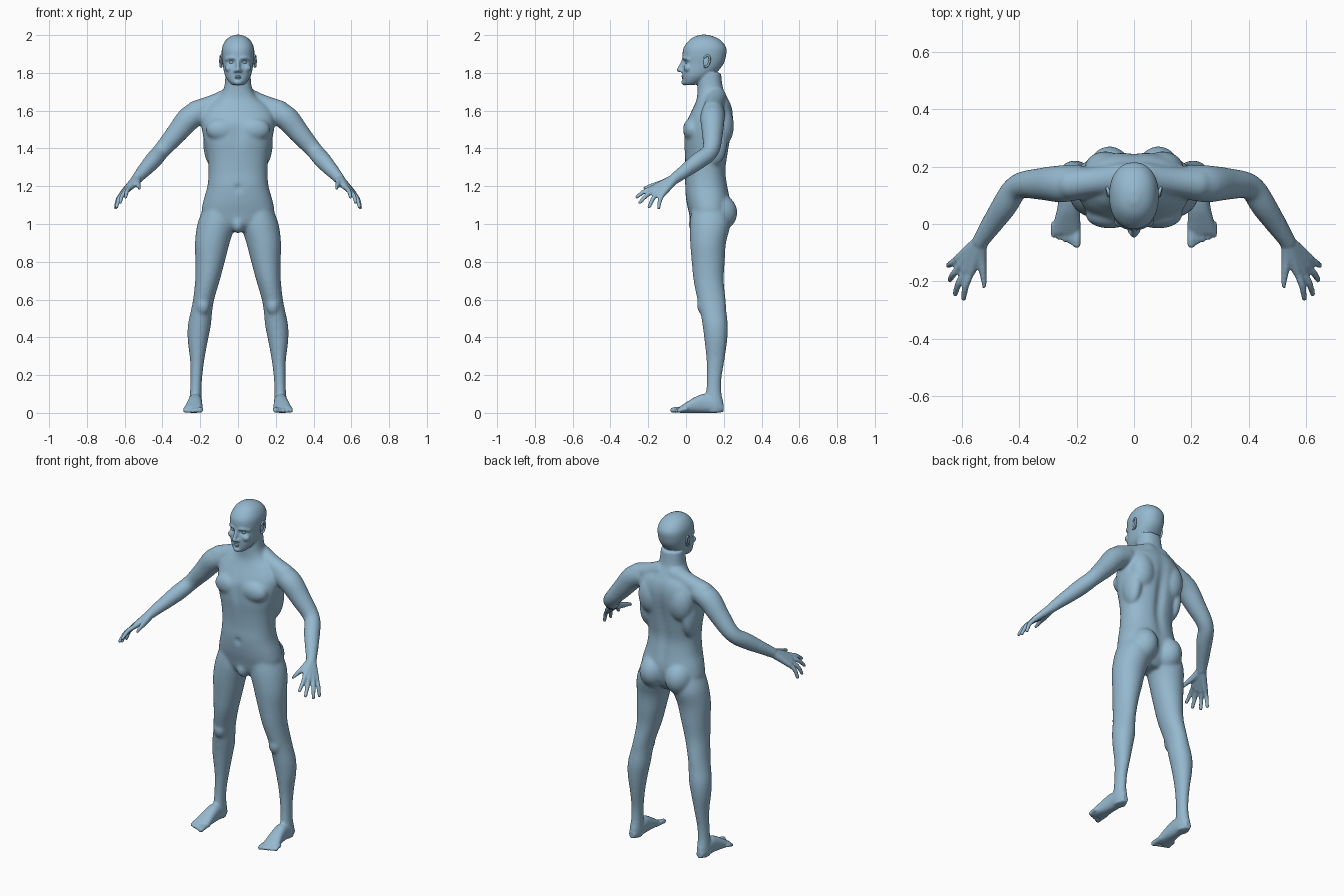
import bpy, bmesh, math
from mathutils import Vector, Matrix

cube = bpy.data.objects.get("Cube")
if cube:
    bpy.data.objects.remove(cube)

skin = bpy.data.materials.new("pale_blue_skin")
skin.use_nodes = True
skin.diffuse_color = (0.30, 0.48, 0.62, 1)
skin.node_tree.nodes["Principled BSDF"].inputs["Base Color"].default_value = skin.diffuse_color


def resample(rows, steps=5):
    """Catmull-Rom interpolation through rows of numbers."""
    padded = [rows[0]] + list(rows) + [rows[-1]]
    result = []
    for a, b, c, d in zip(padded, padded[1:], padded[2:], padded[3:]):
        for i in range(steps):
            t = i / steps
            result.append([q + t / 2 * (r - p + t * (2 * p - 5 * q + 4 * r - s + t * (3 * (q - r) + s - p)))
                           for p, q, r, s in zip(a, b, c, d)])
    return result + [list(rows[-1])]


def bridge(bm, rings):
    """Skin a list of point rings and cap both ends."""
    loops = [[bm.verts.new(point) for point in ring] for ring in rings]
    count = len(loops[0])
    for lower, upper in zip(loops, loops[1:]):
        for i in range(count):
            j = (i + 1) % count
            bm.faces.new((lower[i], lower[j], upper[j], upper[i]))
    bm.faces.new(loops[0])
    bm.faces.new(loops[-1])


def stack(bm, rows, power=2.0, along_y=False, segments=36):
    """Loft ovals; each row is position, centre x, half width, low side, high side."""
    rings = []
    for pos, cx, half, low, high in resample(rows):
        ring = []
        for i in range(segments):
            angle = math.tau * i / segments
            c, s = math.cos(angle), math.sin(angle)
            x = cx + half * math.copysign(abs(c) ** (2 / power), c)
            other = (low + high) / 2 + (high - low) / 2 * math.copysign(abs(s) ** (2 / power), s)
            ring.append((x, pos, other) if along_y else (x, other, pos))
        rings.append(ring)
    bridge(bm, rings)


def blob(bm, centre, size):
    matrix = Matrix.Translation(centre) @ Matrix.Diagonal((*size, 1))
    bmesh.ops.create_uvsphere(bm, u_segments=24, v_segments=16, radius=1, matrix=matrix)


def tube(bm, points, segments=16):
    """Round tube through rows of x, y, z, radius, with rounded ends."""
    rows = resample(points)
    centres = [Vector(row[:3]) for row in rows]
    rings = []
    for i, row in enumerate(rows):
        tangent = (centres[min(i + 1, len(rows) - 1)] - centres[max(i - 1, 0)]).normalized()
        side = tangent.orthogonal().normalized() if i == 0 else (side - tangent * side.dot(tangent)).normalized()
        up = tangent.cross(side)
        rings.append([centres[i] + row[3] * (side * math.cos(a) + up * math.sin(a))
                      for a in (math.tau * k / segments for k in range(segments))])
    bridge(bm, rings)
    for end in (rows[0], rows[-1]):
        blob(bm, end[:3], (end[3],) * 3)


def mirror(bm):
    copy = bmesh.ops.duplicate(bm, geom=bm.verts[:] + bm.edges[:] + bm.faces[:])["geom"]
    for item in copy:
        if isinstance(item, bmesh.types.BMVert):
            item.co.x = -item.co.x


def finish(bm, name):
    bmesh.ops.recalc_face_normals(bm, faces=bm.faces[:])
    mesh = bpy.data.meshes.new(name)
    bm.to_mesh(mesh)
    bm.free()
    mesh.shade_smooth()
    mesh.materials.append(skin)
    obj = bpy.data.objects.new(name, mesh)
    bpy.context.scene.collection.objects.link(obj)
    return obj


body = bmesh.new()

# Leg and kneecap
stack(body, [(1.08, .105, .08, .03, .22), (1, .115, .1, .02, .235), (.9, .136, .092, .022, .212),
             (.8, .148, .078, .03, .205), (.7, .162, .065, .04, .2), (.6, .182, .056, .06, .21),
             (.54, .193, .057, .075, .214), (.46, .205, .061, .088, .222), (.38, .213, .053, .098, .218),
             (.28, .216, .038, .108, .204), (.18, .221, .031, .11, .188), (.1, .224, .031, .105, .188),
             (.05, .226, .033, .1, .198), (.004, .226, .03, .11, .19)])
blob(body, (.185, .088, .57), (.036, .03, .05))

# Foot and toes
stack(body, [(.198, .227, .018, .005, .045), (.16, .226, .033, 0, .08), (.1, .226, .036, 0, .1),
             (.05, .229, .04, 0, .085), (0, .234, .047, 0, .055), (-.035, .237, .048, 0, .032)], 2.4, True)
for i in range(5):
    x, radius = .2 + .02 * i, .0145 if i == 0 else .0105
    tip = -.07 + .008 * i
    tube(body, [(x, .0, .02, radius), (x, tip + .02, .018, radius), (x, tip, radius, radius)])

# Arm and the slope from neck to shoulder
tube(body, [(.19, .145, 1.595, .06), (.255, .14, 1.562, .065), (.325, .14, 1.48, .056),
            (.405, .13, 1.388, .045), (.455, .06, 1.33, .045), (.535, -.06, 1.24, .029)], 24)
tube(body, [(.04, .16, 1.67, .055), (.13, .15, 1.635, .05), (.22, .14, 1.6, .055)], 24)

# Hand: palm strips, then fingers and thumb
wrist = Vector((.535, -.06, 1.24))
fingers = [((.568, -.165, 1.195), (.595, -.26, 1.143)), ((.588, -.162, 1.18), (.624, -.244, 1.114)),
           ((.604, -.145, 1.168), (.643, -.195, 1.09)), ((.612, -.12, 1.162), (.648, -.145, 1.086))]
for knuckle, tip in fingers:
    middle = (Vector(knuckle) + Vector(tip)) / 2 + Vector((.006, -.004, .006))
    tube(body, [(*wrist, .026), (*knuckle, .016)])
    tube(body, [(*knuckle, .0135), (*middle, .012), (*tip, .0095)])
tube(body, [(*wrist, .024), (.532, -.125, 1.216, .019), (.525, -.175, 1.203, .014), (.52, -.218, 1.19, .01)])

# Chest, shoulder blade, flank and buttock muscles
blob(body, (.085, .032, 1.5), (.085, .048, .062))
blob(body, (.1, .19, 1.52), (.075, .064, .11))
blob(body, (.14, .15, 1.44), (.045, .07, .13))
blob(body, (.085, .172, 1.06), (.082, .1, .1))

# Brow ridge, cheek and nostril
tube(body, [(.005, -.012, 1.876, .008), (.035, -.008, 1.88, .009), (.062, .018, 1.872, .009)])
blob(body, (.046, .01, 1.825), (.024, .022, .02))
blob(body, (.012, -.023, 1.811), (.011, .014, .009))
mirror(body)

# Trunk and neck
stack(body, [(.96, 0, .06, .06, .18), (1, 0, .14, .03, .21), (1.06, 0, .19, .015, .23),
             (1.12, 0, .184, .002, .235), (1.2, 0, .162, -.006, .222), (1.28, 0, .156, -.003, .212),
             (1.36, 0, .163, -.006, .222), (1.44, 0, .18, -.012, .235), (1.52, 0, .194, -.006, .248),
             (1.58, 0, .195, .02, .25), (1.63, 0, .16, .045, .24), (1.67, 0, .105, .058, .22),
             (1.72, 0, .074, .06, .196), (1.8, 0, .066, .06, .185)], 2.3)
blob(body, (0, .058, 1), (.036, .045, .05))

# Head, nose and chin
stack(body, [(1.735, 0, .028, -.004, .04), (1.75, 0, .046, -.015, .08), (1.78, 0, .066, -.018, .13),
             (1.81, 0, .075, -.019, .17), (1.85, 0, .081, -.015, .2), (1.89, 0, .086, -.018, .212),
             (1.93, 0, .085, -.014, .214), (1.965, 0, .071, .01, .192), (1.988, 0, .048, .038, .158),
             (2.002, 0, .015, .075, .115)], 2.2)
tube(body, [(0, -.014, 1.868, .009), (0, -.026, 1.84, .01), (0, -.037, 1.816, .012)])
blob(body, (0, -.006, 1.75), (.024, .02, .016))

# Fuse the parts into one skin
figure = finish(body, "body")
fuse = figure.modifiers.new("fuse", 'REMESH')
fuse.mode = 'VOXEL'
fuse.voxel_size = .006
even = figure.modifiers.new("even", 'SMOOTH')
even.factor, even.iterations = .5, 3
graph = bpy.context.evaluated_depsgraph_get()
mesh = bpy.data.meshes.new_from_object(figure.evaluated_get(graph), depsgraph=graph)
figure.modifiers.clear()
figure.data = mesh
mesh.materials.clear()
mesh.materials.append(skin)

# Press in eye sockets, spine, breastbone and navel: centre, reach, push along y
dents = [((.033, -.01, 1.857), (.017, .03, .011), .011), ((-.033, -.01, 1.857), (.017, .03, .011), .011),
         ((0, .24, 1.36), (.026, .06, .2), -.018), ((0, -.01, 1.48), (.022, .05, .07), .01),
         ((0, 0, 1.19), (.014, .03, .016), .014)]
for vert in mesh.vertices:
    for centre, reach, push in dents:
        distance = sum(((p - c) / r) ** 2 for p, c, r in zip(vert.co, centre, reach))
        if distance < 9:
            vert.co.y += push * math.exp(-distance)

# Soften the muscles but keep face, hands and feet crisp
soft = figure.vertex_groups.new(name="soft")
soft.add([v.index for v in mesh.vertices
          if .1 < v.co.z < 1.72 and abs(v.co.x) < .52], 1, 'REPLACE')
relax = figure.modifiers.new("soften", 'SMOOTH')
relax.factor, relax.iterations, relax.vertex_group = .5, 24, "soft"
mesh.shade_smooth()

# Ears: curled rim with a thin shell and lobe
ear = bmesh.new()
rim = []
for i in range(9):
    angle = math.radians(-100 + 30 * i)
    rim.append((.09 + .004 * math.cos(angle), .108 + .017 * math.cos(angle) + .006 * math.sin(angle),
                1.862 + .03 * math.sin(angle), .0055))
tube(ear, rim)
blob(ear, (.086, .108, 1.858), (.006, .016, .03))
mirror(ear)
finish(ear, "ears")

# Eyes
eye = bmesh.new()
blob(eye, (.033, .0105, 1.857), (.015, .0145, .0125))
mirror(eye)
finish(eye, "eyes")

# Lips
lips = bmesh.new()
for z, bulge in ((1.782, -.018), (1.772, -.0165)):
    tube(lips, [(-.024, -.009, 1.777, .002), (0, bulge, z, .0055), (.024, -.009, 1.777, .002)])
finish(lips, "lips")
